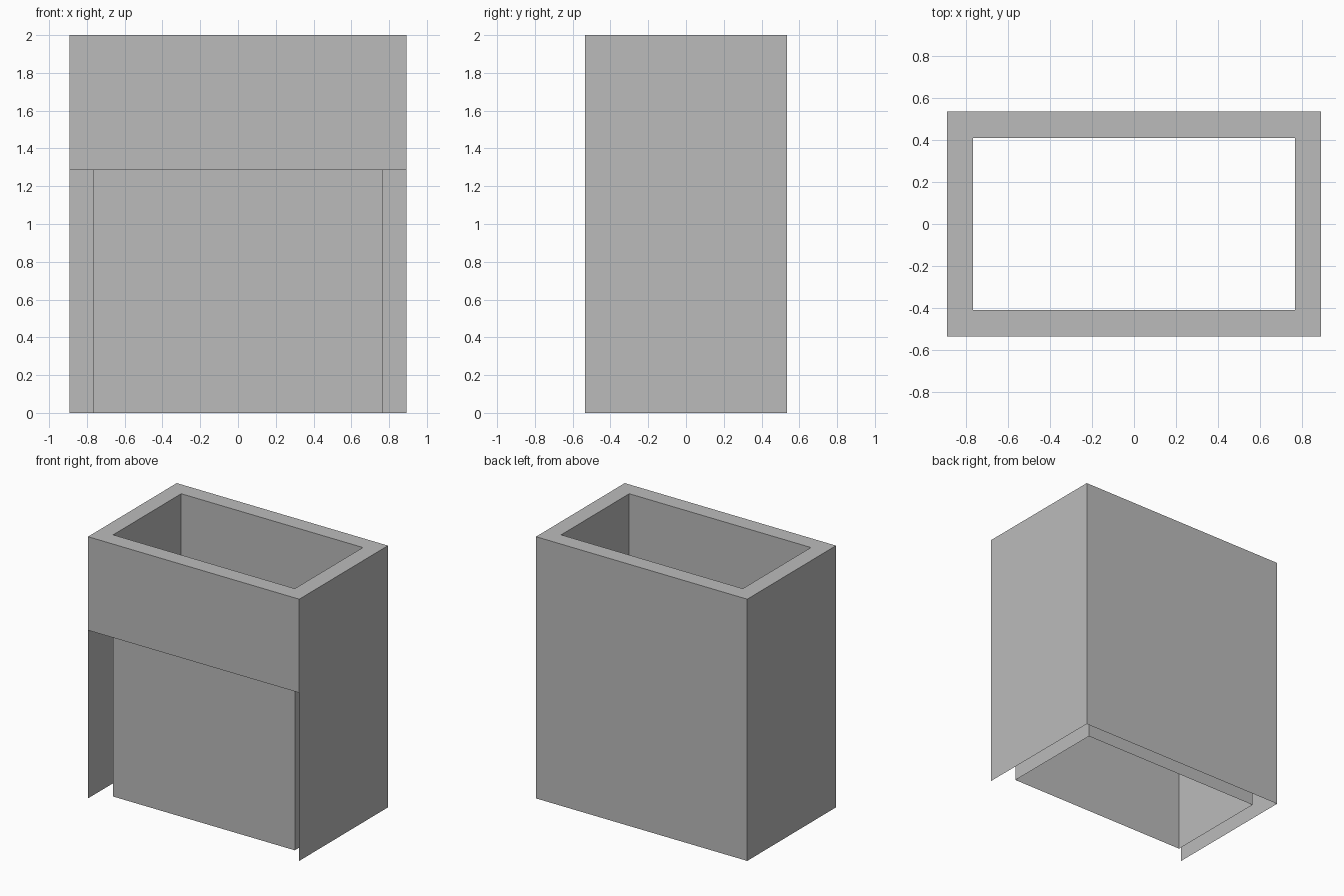
import bpy

if "Cube" in bpy.data.objects:
    bpy.data.objects.remove(bpy.data.objects["Cube"])

# One plain grey for everything
grey = bpy.data.materials.new("grey")
grey.diffuse_color = (0.5, 0.5, 0.5, 1)
grey.use_nodes = True
grey.node_tree.nodes["Principled BSDF"].inputs["Base Color"].default_value = grey.diffuse_color

OX, OY = 0.893, 0.536    # outer half sizes
IX, IY = 0.768, 0.411    # inner half sizes
H, OPEN = 2.0, 1.285     # full height, top of the front opening


def sheet(name, verts, faces):
    mesh = bpy.data.meshes.new(name)
    mesh.from_pydata(verts, [], faces)
    mesh.materials.append(grey)
    obj = bpy.data.objects.new(name, mesh)
    bpy.context.collection.objects.link(obj)
    return obj


def ring(x, y, z):
    return [(-x, -y, z), (x, -y, z), (x, y, z), (-x, y, z)]


def wall(name, a, b, z0, z1):
    return sheet(name, [(*a, z0), (*b, z0), (*b, z1), (*a, z1)], [(0, 1, 2, 3)])


# Outer walls: the front one stops above the opening
corners = [(p[0], p[1]) for p in ring(OX, OY, 0)]
for i, side in enumerate(("front", "right", "back", "left")):
    wall(f"outer_{side}_wall", corners[i], corners[(i + 1) % 4],
         OPEN if side == "front" else 0, H)

loop = [(i, (i + 1) % 4, (i + 1) % 4 + 4, i + 4) for i in range(4)]

# Inner sleeve, open at both ends
sheet("inner_sleeve", ring(IX, IY, 0) + ring(IX, IY, H), loop)

# Flat rim joining the outer walls and the sleeve
sheet("top_rim", ring(OX, OY, H) + ring(IX, IY, H), loop)
